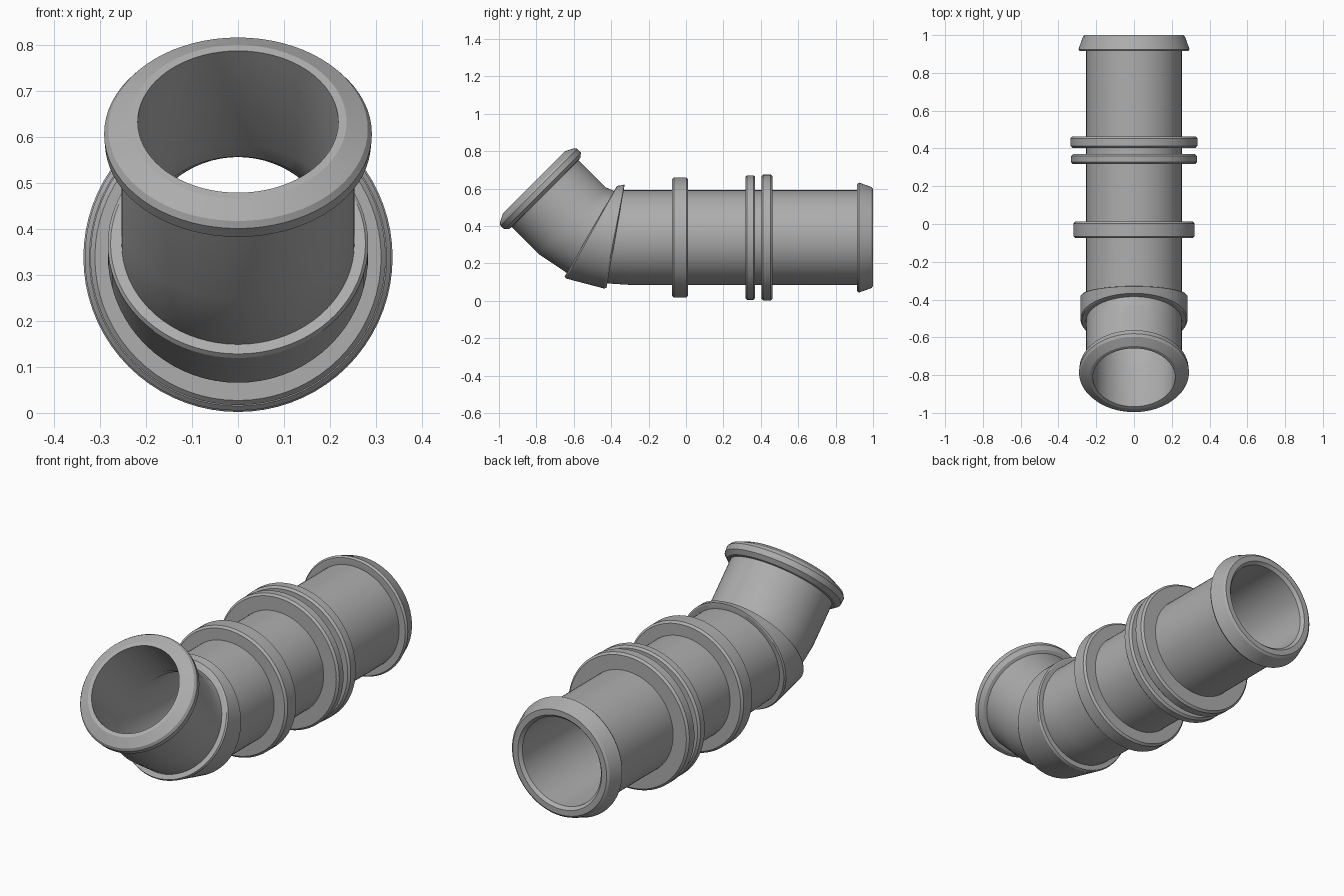
import bpy, bmesh, math

if "Cube" in bpy.data.objects:
    bpy.data.objects.remove(bpy.data.objects["Cube"])

SIDES = 72
AXIS_Z = 0.338
R_OUT, R_IN = 0.253, 0.218

grey = bpy.data.materials.new("pipe grey")
grey.diffuse_color = (0.42, 0.42, 0.42, 1)
grey.use_nodes = True
grey.node_tree.nodes["Principled BSDF"].inputs["Base Color"].default_value = grey.diffuse_color


def loft(name, sections):
    """Closed surface through circles (y, z, tilt in degrees, radius); last joins first."""
    bm = bmesh.new()
    rings = []
    for y, z, tilt, r in sections:
        s, c = math.sin(math.radians(tilt)), math.cos(math.radians(tilt))
        ring = []
        for i in range(SIDES):
            a = 2 * math.pi * i / SIDES
            h = r * math.sin(a)
            ring.append(bm.verts.new((r * math.cos(a), y + h * s, z + h * c)))
        rings.append(ring)
    for k, ring in enumerate(rings):
        nxt = rings[(k + 1) % len(rings)]
        for i in range(SIDES):
            j = (i + 1) % SIDES
            bm.faces.new((ring[i], ring[j], nxt[j], nxt[i]))
    bmesh.ops.recalc_face_normals(bm, faces=bm.faces)
    mesh = bpy.data.meshes.new(name)
    bm.to_mesh(mesh)
    bm.free()
    mesh.materials.append(grey)
    obj = bpy.data.objects.new(name, mesh)
    bpy.context.collection.objects.link(obj)
    bpy.ops.object.select_all(action='DESELECT')
    obj.select_set(True)
    bpy.context.view_layer.objects.active = obj
    bpy.ops.object.shade_smooth_by_angle(angle=math.radians(20))
    return obj


def straight(profile):
    """Profile (y, radius) around the straight pipe axis."""
    return [(y, AXIS_Z, 0, r) for y, r in profile]


def angled(profile):
    """Profile (distance, radius) around the 45 degree outlet axis."""
    k = math.sqrt(0.5)
    return [(-0.09 - t * k, -0.09 + t * k, 45, r) for t, r in profile]


# hollow pipe with a mitred 45 degree bend
end_c = angled([(1.0, 0)])[0]
path = [(0.98, AXIS_Z, 0), (-0.3, AXIS_Z, 0), (-0.377, 0.342, 10),
        (-0.511, 0.368, 30), (-0.607, 0.427, 45), end_c[:3]]
loft("bent_pipe", [(*p, R_OUT) for p in path] + [(*p, R_IN) for p in reversed(path)])

# three chamfered rings around the straight pipe
for name, y0, y1, r in (("middle_ring", -0.075, 0.012, 0.321),
                        ("double_ring_front", 0.317, 0.37, 0.333),
                        ("double_ring_back", 0.403, 0.463, 0.336)):
    b = 0.01
    loft(name, straight([(y0, 0.24), (y0, r - b), (y0 + b, r),
                         (y1 - b, r), (y1, r - b), (y1, 0.24)]))

# raised wedge collar at the bend
collar = [(-0.377, 0.342, 10), (-0.511, 0.368, 30)]
a, b = collar
mix = lambda t: tuple(p + (q - p) * t for p, q in zip(a, b))
loft("bend_collar", [(*a, 0.24), (*a, 0.277), (*mix(0.05), 0.283),
                     (*mix(0.95), 0.283), (*b, 0.277), (*b, 0.24)])

# tapered lip at the straight end
loft("straight_end_lip", straight([(0.915, 0.235), (0.915, 0.287), (0.925, 0.294),
                                   (0.992, 0.27), (1.0, 0.26), (1.0, 0.232),
                                   (0.985, R_IN), (0.92, R_IN)]))

# lip at the angled end
loft("angled_end_lip", angled([(0.935, 0.24), (0.94, 0.27), (0.957, 0.289),
                               (0.985, 0.291), (0.999, 0.282), (1.022, 0.236),
                               (1.022, R_IN), (0.95, R_IN)]))
